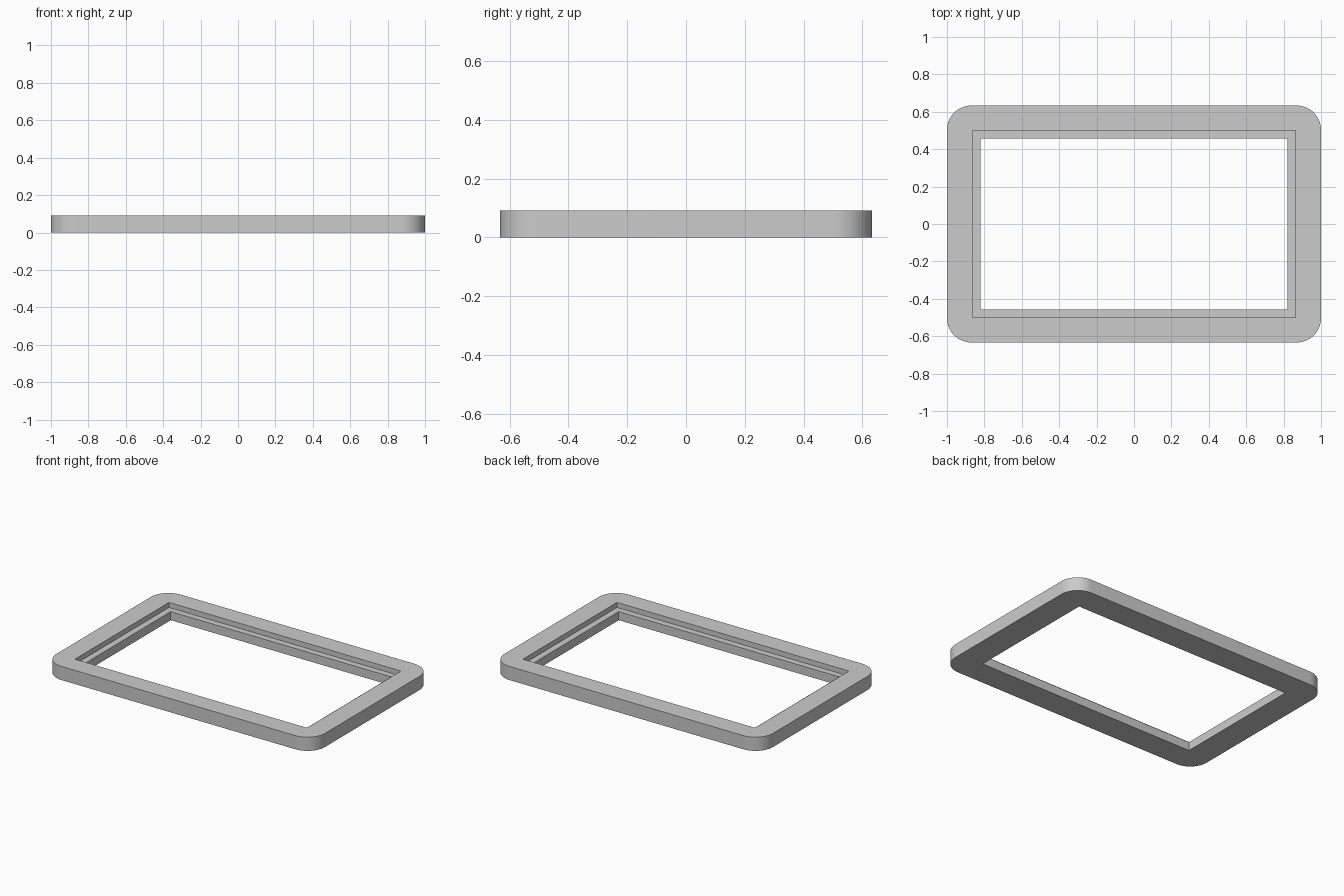
import bpy, bmesh
from math import sin, cos, pi

cube = bpy.data.objects.get("Cube")
if cube:
    bpy.data.objects.remove(cube, do_unlink=True)

HALF_X, HALF_Y, HEIGHT = 1.0, 0.633, 0.092
RADIUS, STEPS = 0.13, 16
LEDGE_Z = 0.058
CORNERS = [(1, 1), (-1, 1), (-1, -1), (1, -1)]

grey = bpy.data.materials.new("plain grey")
grey.use_nodes = True
colour = (0.6, 0.6, 0.6, 1)
grey.diffuse_color = colour
grey.node_tree.nodes["Principled BSDF"].inputs["Base Color"].default_value = colour

bm = bmesh.new()


def rounded_ring(z):
    """Outer outline as four corner arcs."""
    arcs = []
    for i, (sx, sy) in enumerate(CORNERS):
        cx, cy = sx * (HALF_X - RADIUS), sy * (HALF_Y - RADIUS)
        angles = [(i + k / STEPS) * pi / 2 for k in range(STEPS + 1)]
        arcs.append([bm.verts.new((cx + RADIUS * cos(a), cy + RADIUS * sin(a), z))
                     for a in angles])
    return arcs


def square_ring(x, y, z):
    return [bm.verts.new((sx * x, sy * y, z)) for sx, sy in CORNERS]


def bridge(a, b):
    """Join two closed rings with quads."""
    for i in range(len(a)):
        j = (i + 1) % len(a)
        bm.faces.new((a[i], a[j], b[j], b[i]))


def cap(arcs, inner):
    """Flat face ring between the rounded outline and a square opening."""
    for i in range(4):
        j = (i + 1) % 4
        bm.faces.new(arcs[i] + [inner[i]])
        bm.faces.new((arcs[i][-1], arcs[j][0], inner[j], inner[i]))


# Outer wall
bottom, top = rounded_ring(0), rounded_ring(HEIGHT)
bridge(sum(bottom, []), sum(top, []))

# Stepped opening: recess wall, ledge, then through hole
recess_top = square_ring(0.864, 0.5, HEIGHT)
recess_floor = square_ring(0.864, 0.5, LEDGE_Z)
hole_top = square_ring(0.821, 0.457, LEDGE_Z)
hole_bottom = square_ring(0.821, 0.457, 0)
cap(top, recess_top)
bridge(recess_top, recess_floor)
bridge(recess_floor, hole_top)
bridge(hole_top, hole_bottom)
cap(bottom, hole_bottom)
bmesh.ops.recalc_face_normals(bm, faces=bm.faces[:])

mesh = bpy.data.meshes.new("frame")
bm.to_mesh(mesh)
bm.free()
mesh.materials.append(grey)
frame = bpy.data.objects.new("frame", mesh)
bpy.context.collection.objects.link(frame)

# Smooth rounded corners, crisp edges
bpy.context.view_layer.objects.active = frame
frame.select_set(True)
bpy.ops.object.shade_smooth_by_angle(angle=pi / 6)
